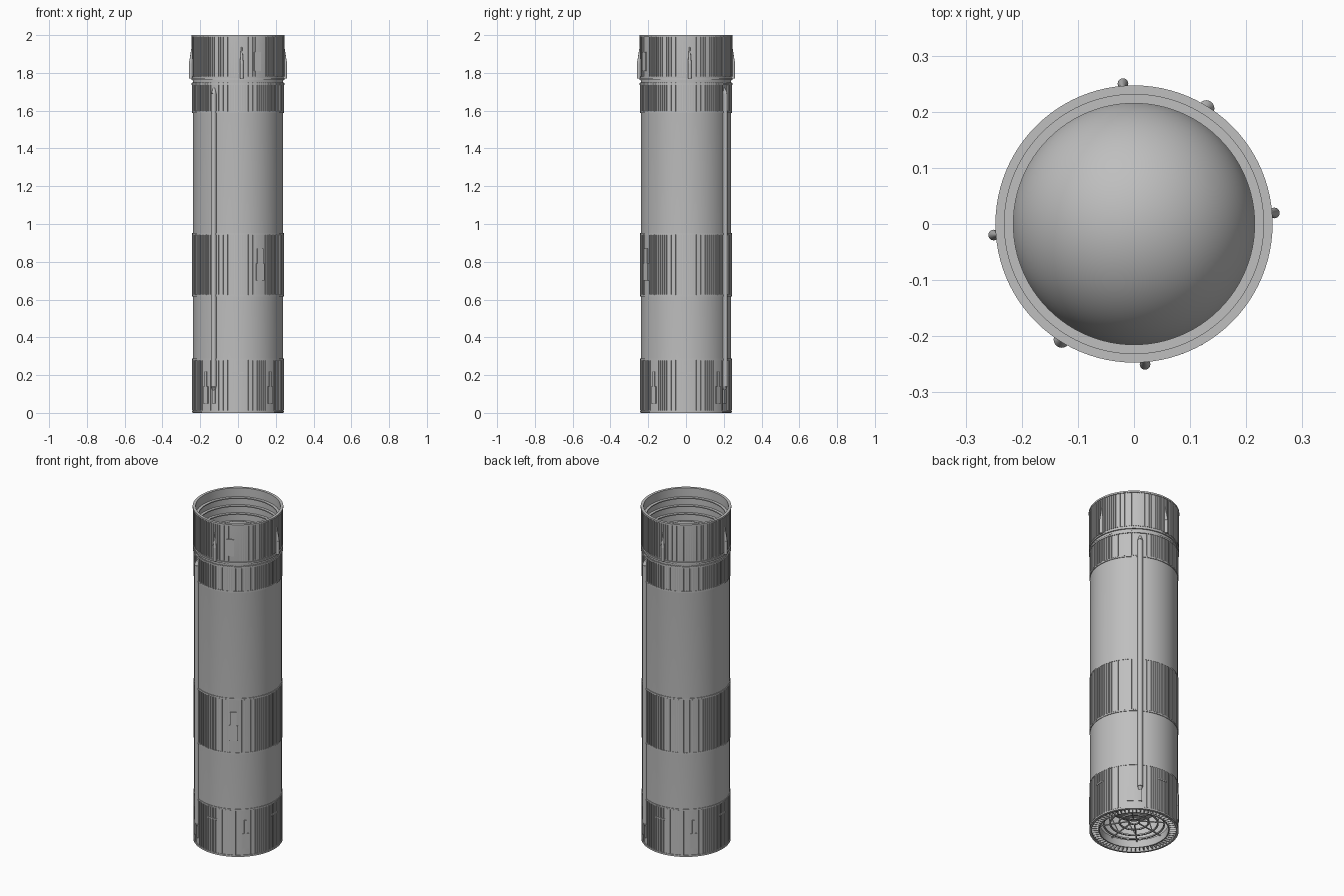
import bpy, bmesh, math
from mathutils import Matrix, Vector

if "Cube" in bpy.data.objects:
    bpy.data.objects.remove(bpy.data.objects["Cube"])

grey = bpy.data.materials.new("light grey metal")
grey.diffuse_color = (0.52, 0.52, 0.52, 1)
grey.use_nodes = True
grey.node_tree.nodes["Principled BSDF"].inputs["Base Color"].default_value = grey.diffuse_color


def finish(name, bm, smooth=True):
    bmesh.ops.recalc_face_normals(bm, faces=bm.faces)
    me = bpy.data.meshes.new(name)
    bm.to_mesh(me)
    bm.free()
    ob = bpy.data.objects.new(name, me)
    bpy.context.collection.objects.link(ob)
    me.materials.append(grey)
    if smooth:
        bpy.ops.object.select_all(action='DESELECT')
        ob.select_set(True)
        bpy.context.view_layer.objects.active = ob
        bpy.ops.object.shade_smooth_by_angle(angle=math.radians(30))
    return ob


def lathe(name, profile, closed=True, seg=96):
    """Revolve (radius, z) points round the z axis."""
    bm = bmesh.new()
    vs = [bm.verts.new((r, 0, z)) for r, z in profile]
    n = len(vs)
    es = [bm.edges.new((vs[i], vs[(i + 1) % n])) for i in range(n if closed else n - 1)]
    bmesh.ops.spin(bm, geom=vs + es, cent=(0, 0, 0), axis=(0, 0, 1),
                   angle=math.tau, steps=seg, use_duplicate=False)
    bmesh.ops.remove_doubles(bm, verts=bm.verts, dist=1e-5)
    return finish(name, bm)


def ring(name, r0, r1, z0, z1):
    return lathe(name, [(r0, z0), (r1, z0), (r1, z1), (r0, z1)])


def add_box(bm, ang, r0, r1, w, z0, z1):
    """Box spanning r0..r1 radially, turned to an angle in degrees."""
    m = (Matrix.Rotation(math.radians(ang), 4, 'Z')
         @ Matrix.Translation(((r0 + r1) / 2, 0, (z0 + z1) / 2))
         @ Matrix.Diagonal((r1 - r0, w, z1 - z0, 1)))
    bmesh.ops.create_cube(bm, size=1, matrix=m)


def add_rod(bm, a, b, r, r2=None, seg=12):
    a, b = Vector(a), Vector(b)
    m = Matrix.Translation((a + b) / 2) @ (b - a).to_track_quat('Z', 'Y').to_matrix().to_4x4()
    bmesh.ops.create_cone(bm, cap_ends=True, segments=seg, radius1=r,
                          radius2=r if r2 is None else r2,
                          depth=(b - a).length, matrix=m)


def polar(r, deg, z):
    t = math.radians(deg)
    return (r * math.cos(t), r * math.sin(t), z)


def stringers(name, z0, z1, r0, r1, gaps, count=120):
    bm = bmesh.new()
    for i in range(count):
        a = 360 * (i + 0.5) / count
        if all(abs((a - g + 180) % 360 - 180) > w for g, w in gaps):
            add_box(bm, a, r0, r1, 0.005, z0, z1)
    finish(name, bm, False)


# Main body shell, open at both ends
lathe("body_shell", [(0.239, 0), (0.239, 1.755), (0.241, 1.77), (0.241, 2.0),
                     (0.231, 2.0), (0.231, 0)])

# Stringer bands, with clear strips under the tunnels and plates
TUNNELS = [(58, 4), (238, 4)]
PLATE = [(-61, 6)]
BASE = [(45 + 90 * k, 5) for k in range(4)] + [(90 * k, 8) for k in range(4)]
stringers("aft_stringers", 0.012, 0.28, 0.235, 0.2435, TUNNELS + BASE[:4])
stringers("middle_stringers", 0.625, 0.945, 0.235, 0.2435, TUNNELS + PLATE)
stringers("forward_stringers", 1.595, 1.75, 0.235, 0.2435, TUNNELS)
stringers("top_stringers", 1.78, 1.99, 0.236, 0.2455, PLATE)

# Thin hoops closing each band
for i, (z, r) in enumerate([(0.006, 0.244), (0.282, 0.2425), (0.622, 0.2425), (0.948, 0.2425),
                            (1.593, 0.2425), (1.742, 0.245), (1.768, 0.2465), (1.995, 0.247)]):
    ring("band_hoop_%d" % i, 0.232, r, z - 0.005, z + 0.005)

# Frames inside the open top
for i in range(6):
    z = 1.945 - 0.048 * i
    ring("top_frame_%d" % i, 0.215, 0.233, z - 0.003, z + 0.003)

# Tank domes, one bulging up and one bulging down
N = 20
for name, zc, s in (("forward_dome", 1.67, 1), ("aft_dome", 0.31, -1)):
    prof = [(0.232, zc)] + [(0.217 * math.cos(math.pi / 2 * i / N),
                             zc + s * 0.217 * math.sin(math.pi / 2 * i / N)) for i in range(N + 1)]
    lathe(name, prof, closed=False)

# Aft ring with radial gussets
ring("aft_flange", 0.19, 0.235, 0.03, 0.036)
ring("aft_inner_lip", 0.188, 0.193, 0.004, 0.05)
bm = bmesh.new()
for i in range(60):
    add_box(bm, i * 6, 0.19, 0.235, 0.003, 0.004, 0.03)
finish("aft_gussets", bm, False)

# Pipe cage under the aft dome
bm = bmesh.new()
for k in range(8):
    add_rod(bm, polar(0.03, 45 * k, 0.06), polar(0.192, 45 * k, 0.04), 0.004, seg=8)
    add_rod(bm, polar(0.13, 45 * k, 0.048), polar(0.16, 45 * k + 22, 0.17), 0.003, seg=8)
finish("aft_struts", bm)
for i, (r, z) in enumerate([(0.03, 0.06), (0.08, 0.055), (0.13, 0.048), (0.165, 0.044)]):
    ring("aft_pipe_ring_%d" % i, r - 0.004, r + 0.004, z - 0.004, z + 0.004)

# Two long cable tunnels with tapered ends
for k, a in enumerate((58, 238)):
    bm = bmesh.new()
    add_rod(bm, polar(0.243, a, 0.14), polar(0.243, a, 1.69), 0.0145, seg=20)
    add_rod(bm, polar(0.243, a, 1.69), polar(0.238, a, 1.72), 0.0145, 0.005, seg=20)
    add_rod(bm, polar(0.243, a, 0.14), polar(0.238, a, 0.115), 0.0145, 0.005, seg=20)
    add_box(bm, a, 0.235, 0.246, 0.02, 0.05, 0.12)
    finish("cable_tunnel_%d" % k, bm)

# Four small tapered pods round the top skirt
for k in range(4):
    a = 4.5 + 90 * k
    bm = bmesh.new()
    add_rod(bm, polar(0.251, a, 1.77), polar(0.251, a, 1.85), 0.0095, seg=16)
    add_rod(bm, polar(0.251, a, 1.85), polar(0.243, a, 1.94), 0.0095, 0.003, seg=16)
    finish("pod_%d" % k, bm)

# Flat access plates on the skirts
bm = bmesh.new()
add_box(bm, -61, 0.237, 0.2455, 0.05, 0.70, 0.79)
add_box(bm, -61, 0.237, 0.2455, 0.034, 0.79, 0.87)
add_box(bm, -65, 0.237, 0.2465, 0.04, 1.81, 1.91)
for k in range(4):
    add_box(bm, 45 + 90 * k, 0.236, 0.2445, 0.036, 0.05, 0.14)
    add_box(bm, 45 + 90 * k, 0.236, 0.2445, 0.016, 0.14, 0.22)
    add_box(bm, 90 * k, 0.236, 0.2445, 0.06, 0.208, 0.216)
finish("access_plates", bm, False)
